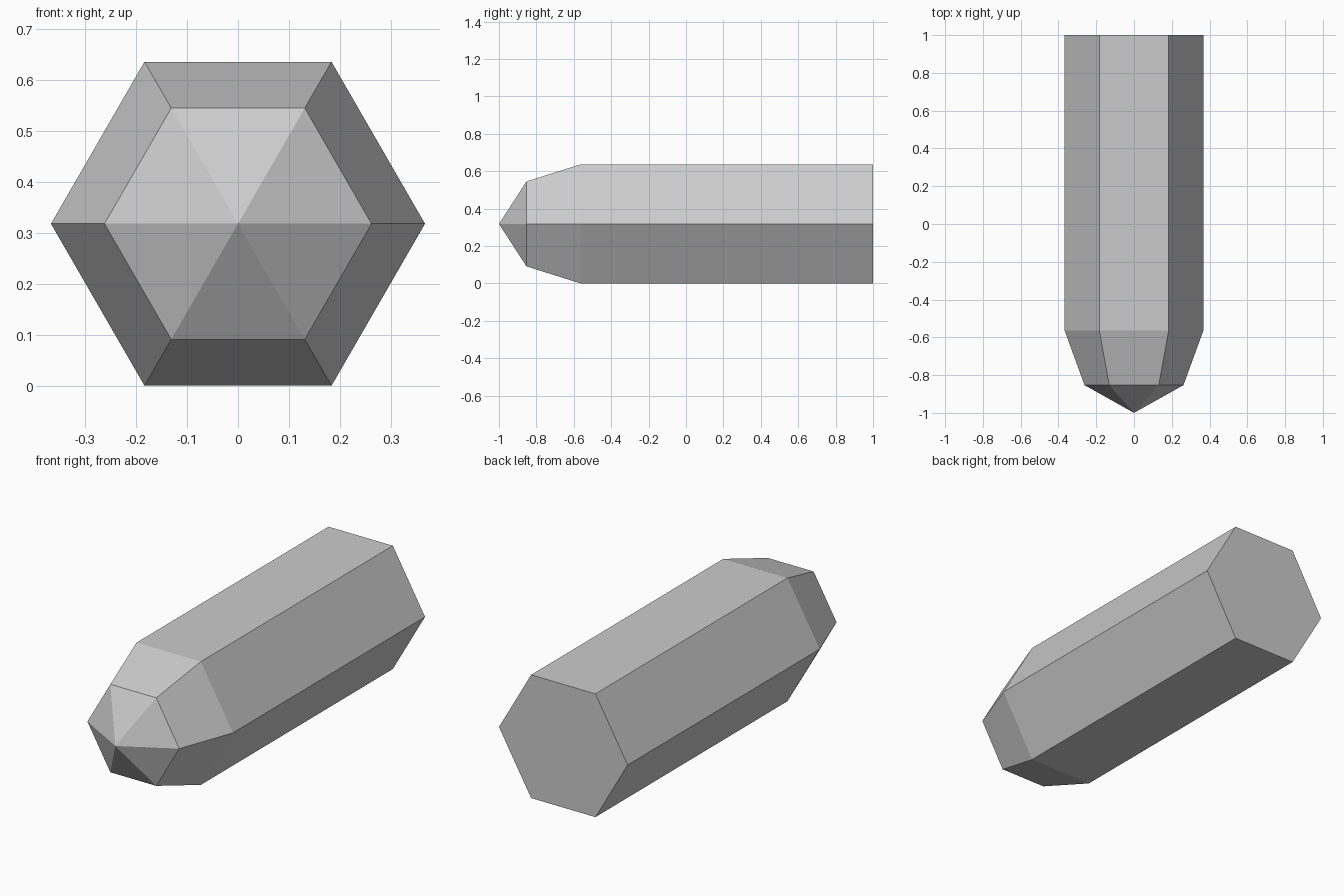
import bpy, bmesh, math

cube = bpy.data.objects.get("Cube")
if cube:
    bpy.data.objects.remove(cube, do_unlink=True)

SIDES = 6
CENTRE_Z = 0.318

# Plain grey material
grey = bpy.data.materials.new("light_grey")
grey.use_nodes = True
colour = (0.6, 0.6, 0.6, 1)
grey.diffuse_color = colour
grey.node_tree.nodes["Principled BSDF"].inputs["Base Color"].default_value = colour

bm = bmesh.new()


def ring(y, radius):
    """Hexagon of vertices around the long axis."""
    angles = [math.tau * i / SIDES for i in range(SIDES)]
    return [bm.verts.new((radius * math.cos(a), y, CENTRE_Z + radius * math.sin(a)))
            for a in angles]


# Straight shaft, tapered shoulder
rings = [ring(1, 0.367), ring(-0.565, 0.367), ring(-0.853, 0.262)]
for a, b in zip(rings, rings[1:]):
    for i in range(SIDES):
        j = (i + 1) % SIDES
        bm.faces.new((a[i], a[j], b[j], b[i]))

# Pointed tip and flat back end
tip = bm.verts.new((0, -1, CENTRE_Z))
for i in range(SIDES):
    bm.faces.new((rings[-1][i], rings[-1][(i + 1) % SIDES], tip))
bm.faces.new(rings[0])
bmesh.ops.recalc_face_normals(bm, faces=bm.faces)

mesh = bpy.data.meshes.new("pointed_hexagonal_rod")
bm.to_mesh(mesh)
bm.free()
mesh.materials.append(grey)
rod = bpy.data.objects.new("pointed_hexagonal_rod", mesh)
bpy.context.collection.objects.link(rod)
